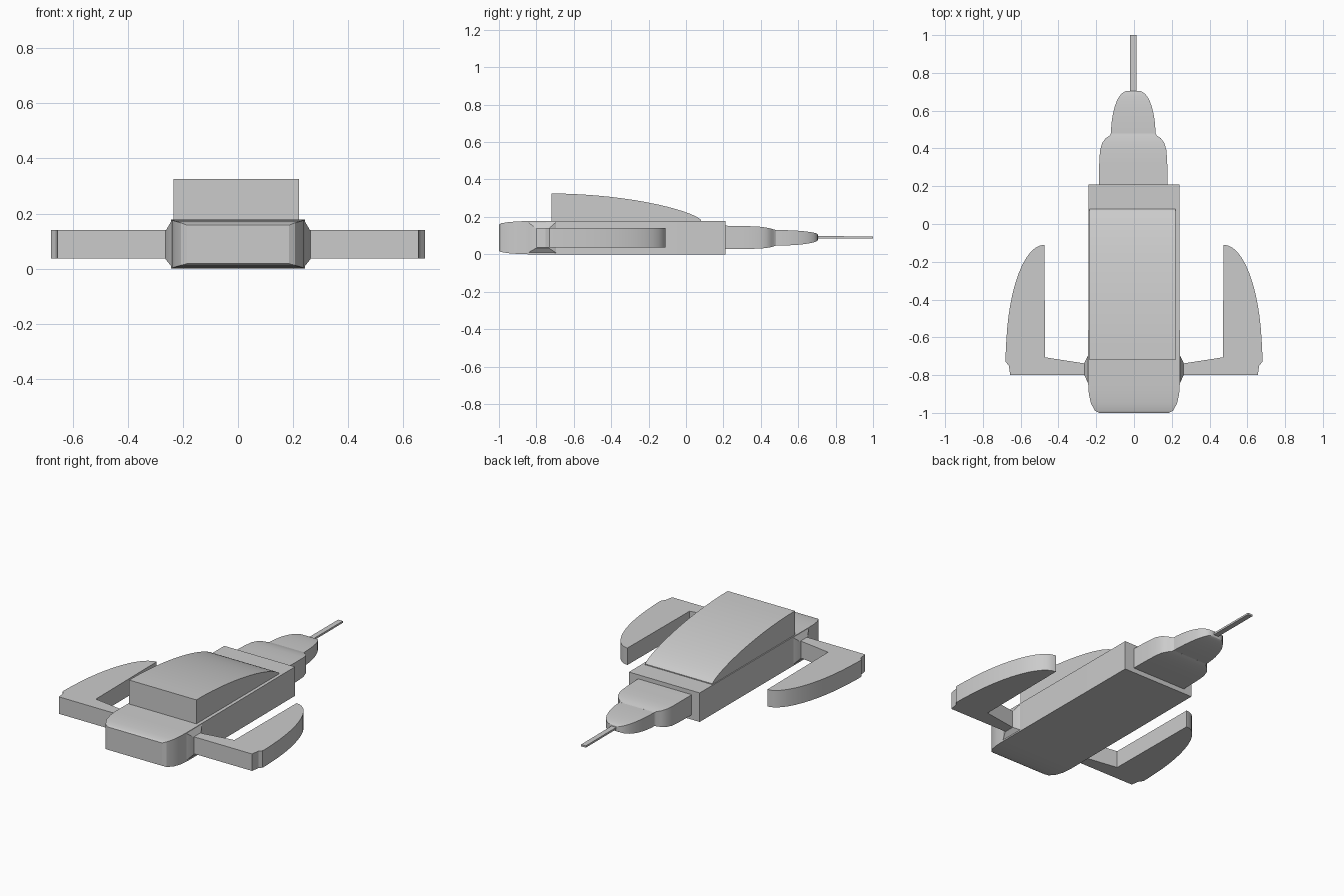
import bpy, bmesh, math

if "Cube" in bpy.data.objects:
    bpy.data.objects.remove(bpy.data.objects["Cube"])


def finish(bm, name, mirror=False):
    bmesh.ops.recalc_face_normals(bm, faces=bm.faces)
    mesh = bpy.data.meshes.new(name)
    bm.to_mesh(mesh)
    bm.free()
    ob = bpy.data.objects.new(name, mesh)
    bpy.context.collection.objects.link(ob)
    if mirror:
        ob.modifiers.new("Mirror", 'MIRROR').use_mirror_merge = False
    bpy.ops.object.select_all(action='DESELECT')
    ob.select_set(True)
    bpy.context.view_layer.objects.active = ob
    bpy.ops.object.shade_smooth_by_angle(angle=math.radians(28))
    return ob


def loft(name, rings, mirror=False):
    """Skin a row of equal-length rings and cap both ends."""
    bm = bmesh.new()
    rows = [[bm.verts.new(p) for p in ring] for ring in rings]
    n = len(rows[0])
    for a, b in zip(rows, rows[1:]):
        for i in range(n):
            j = (i + 1) % n
            bm.faces.new((a[i], a[j], b[j], b[i]))
    bm.faces.new(rows[0])
    bm.faces.new(rows[-1])
    return finish(bm, name, mirror)


def box_loft(name, stations, cx=0.0):
    """Rectangular sections along y: (y, half width, bottom, top)."""
    return loft(name, [[(cx - w, y, b), (cx + w, y, b), (cx + w, y, t), (cx - w, y, t)]
                       for y, w, b, t in stations])


# Main hull with its rounded front end
box_loft("hull", [(-1.0, .185, .018, .158), (-.988, .207, .012, .166),
                  (-.95, .228, .006, .172), (-.90, .239, .002, .176),
                  (-.84, .243, 0, .178), (.21, .24, 0, .178)])

# Sloping upper housing following a quarter curve
housing = []
for i in range(17):
    s = math.sin(math.pi / 2 * i / 16)
    y = -.72 + .80 * s
    top = .183 + .142 * (1 - s ** 1.9) ** .72
    housing.append((y, .228, .172, top))
box_loft("upper_housing", housing, cx=-.007)

# Stepped nose, narrowing to the thin probe
box_loft("nose_base", [(.20, .182, .029, .153), (.32, .18, .029, .151), (.39, .176, .03, .148),
                       (.43, .164, .034, .143), (.455, .145, .038, .137),
                       (.468, .125, .042, .133), (.48, .118, .046, .13)], cx=-.004)
tip = []
for i in range(12):
    a = math.pi / 2 * i / 11
    tip.append((.47 + .235 * math.sin(a), .025 + .093 * math.cos(a) ** .9 if i < 11 else .025,
                .077 - .031 * math.cos(a), .105 + .025 * math.cos(a)))
box_loft("nose_tip", tip, cx=-.004)
box_loft("probe", [(.69, .016, .085, .097), (1.0, .016, .085, .096)], cx=-.004)

# Tapered side mounts, mirrored
loft("side_mount", [[(x, y0, z0), (x, y1, z0), (x, y1, z1), (x, y0, z1)]
                    for x, y0, y1, z0, z1 in [(.20, -.85, -.69, .005, .176),
                                              (.24, -.85, -.69, .005, .176),
                                              (.263, -.80, -.735, .034, .137)]], mirror=True)

# L-shaped side arms with curved outer blades, mirrored
outline = [(.25, -.80), (.655, -.80), (.663, -.75), (.679, -.73), (.68, -.70)]
for i in range(1, 14):
    a = math.pi / 2 * i / 13
    outline.append((.475 + .203 * math.cos(a), -.70 + .59 * math.sin(a)))
outline += [(.47, -.706), (.25, -.74)]
loft("side_arm", [[(x, y, z) for x, y in outline] for z in (.036, .14)], mirror=True)
